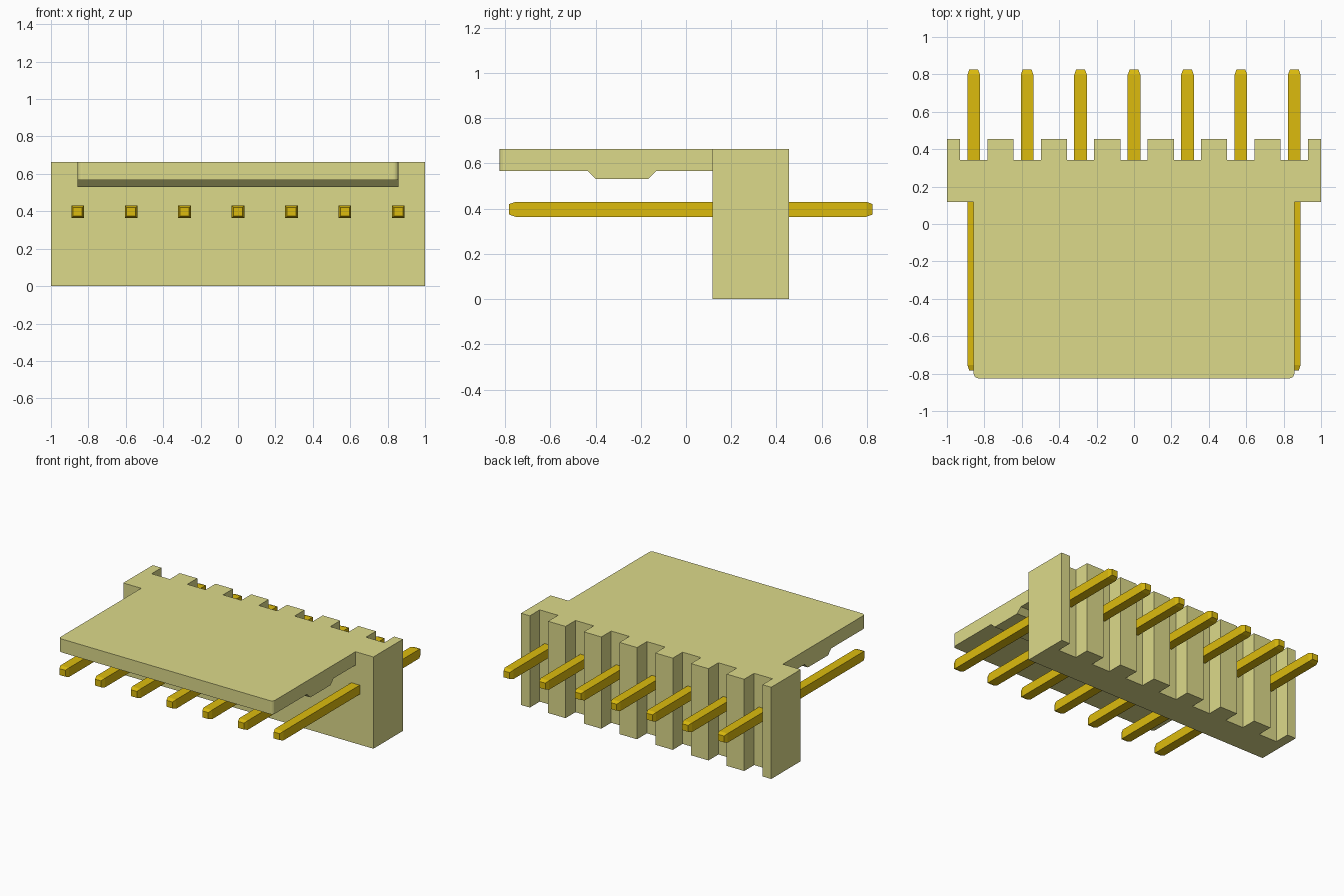
import bpy, bmesh
from mathutils import Matrix, Vector

if "Cube" in bpy.data.objects:
    bpy.data.objects.remove(bpy.data.objects["Cube"])

PITCH, PINS = 0.2857, 7
FRONT, BACK, TOP = 0.118, 0.455, 0.663
PIN_X = [(i - (PINS - 1) / 2) * PITCH for i in range(PINS)]


def material(name, color):
    m = bpy.data.materials.new(name)
    m.diffuse_color = color
    m.use_nodes = True
    m.node_tree.nodes["Principled BSDF"].inputs["Base Color"].default_value = m.diffuse_color
    return m


def add_object(name, bm, mat):
    bmesh.ops.recalc_face_normals(bm, faces=bm.faces)
    mesh = bpy.data.meshes.new(name)
    bm.to_mesh(mesh)
    bm.free()
    mesh.materials.append(mat)
    obj = bpy.data.objects.new(name, mesh)
    bpy.context.collection.objects.link(obj)
    return obj


def prism(points, offset):
    bm = bmesh.new()
    face = bm.faces.new([bm.verts.new(p) for p in points])
    ext = bmesh.ops.extrude_face_region(bm, geom=[face], use_keep_orig=True)
    moved = [g for g in ext["geom"] if isinstance(g, bmesh.types.BMVert)]
    bmesh.ops.translate(bm, verts=moved, vec=Vector(offset))
    return bm


plastic = material("cream_plastic", (0.72, 0.70, 0.255, 1))
gold = material("gold", (0.72, 0.50, 0.004, 1))

# Upright wall: comb-shaped plan with one slot behind each pin
plan = [(1, FRONT, 0), (-1, FRONT, 0), (-1, BACK, 0)]
for x in PIN_X:
    a, b = x - 0.073, x + 0.073
    plan += [(a, BACK, 0), (a, 0.342, 0), (b, 0.342, 0), (b, BACK, 0)]
plan.append((1, BACK, 0))
housing = add_object("housing", prism(plan, (0, 0, TOP)), plastic)

# Locking tongue: side profile with a ramped ridge underneath
w = 0.857
profile = [(0.22, TOP), (-0.825, TOP), (-0.825, 0.566), (-0.435, 0.566),
           (-0.398, 0.53), (-0.168, 0.53), (-0.132, 0.566), (0.22, 0.566)]
bm = prism([(-w, y, z) for y, z in profile], (2 * w, 0, 0))
corners = [e for e in bm.edges
           if all(v.co.y < -0.82 for v in e.verts)
           and abs(e.verts[0].co.x - e.verts[1].co.x) < 1e-4]
bmesh.ops.bevel(bm, geom=corners, offset=0.025, segments=4, profile=0.5,
                affect='EDGES')
tongue = add_object("tongue", bm, plastic)

# Fuse the tongue into the housing
mod = housing.modifiers.new("fuse", 'BOOLEAN')
mod.operation, mod.solver, mod.object = 'UNION', 'EXACT', tongue
bpy.context.view_layer.objects.active = housing
housing.select_set(True)
bpy.ops.object.modifier_apply(modifier=mod.name)
bpy.data.objects.remove(tongue)

# Square pins with tapered tips
Y0, Y1, TIP = -0.782, 0.825, 0.028
for i, x in enumerate(PIN_X):
    bm = bmesh.new()
    bmesh.ops.create_cube(bm, size=1, matrix=Matrix.Diagonal(
        (0.068, Y1 - Y0 - 2 * TIP, 0.066, 1)))
    ends = [f for f in bm.faces if abs(f.normal.y) > 0.9]
    for face in bmesh.ops.extrude_discrete_faces(bm, faces=ends)["faces"]:
        s = 1 if face.calc_center_median().y > 0 else -1
        for v in face.verts:
            v.co = (v.co.x * 0.7, v.co.y + s * TIP, v.co.z * 0.7)
    pin = add_object(f"pin_{i + 1}", bm, gold)
    pin.location = (x, (Y0 + Y1) / 2, 0.397)
